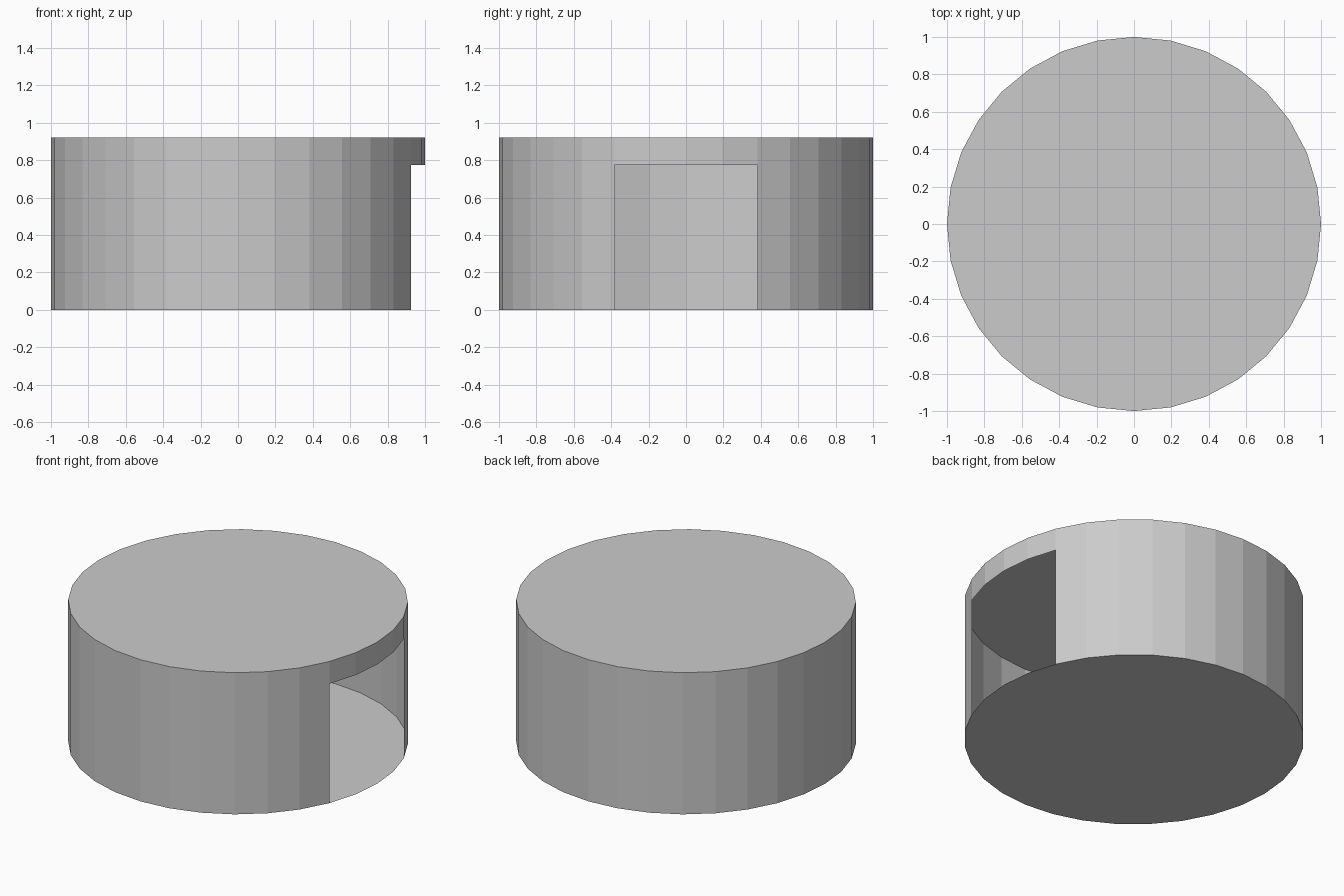
import bpy, bmesh

if "Cube" in bpy.data.objects:
    bpy.data.objects.remove(bpy.data.objects["Cube"])

RADIUS, HEIGHT, SIDES = 1.0, 0.92, 32
DOOR_TOP = 0.775

bm = bmesh.new()

# Closed drum: thin wall, flat roof and floor
bmesh.ops.create_cone(bm, cap_ends=True, cap_tris=False, segments=SIDES,
                      radius1=RADIUS, radius2=RADIUS, depth=HEIGHT)
bmesh.ops.translate(bm, verts=bm.verts, vec=(0, 0, HEIGHT / 2))


def door_panels():
    """The two wall panels meeting at +x."""
    return [f for f in bm.faces
            if f.calc_center_median().x > 0.9 and abs(f.normal.z) < 0.5]


# Doorway: split the two panels at the lintel and remove the lower parts
panels = door_panels()
edges = {e for f in panels for e in f.edges}
verts = {v for f in panels for v in f.verts}
bmesh.ops.bisect_plane(bm, geom=panels + list(edges) + list(verts),
                       plane_co=(0, 0, DOOR_TOP), plane_no=(0, 0, 1))
lower = [f for f in door_panels() if f.calc_center_median().z < DOOR_TOP]
bmesh.ops.delete(bm, geom=lower, context='FACES')

mesh = bpy.data.meshes.new("round_shell_with_doorway")
bm.to_mesh(mesh)
bm.free()
shell = bpy.data.objects.new("round_shell_with_doorway", mesh)
bpy.context.collection.objects.link(shell)
